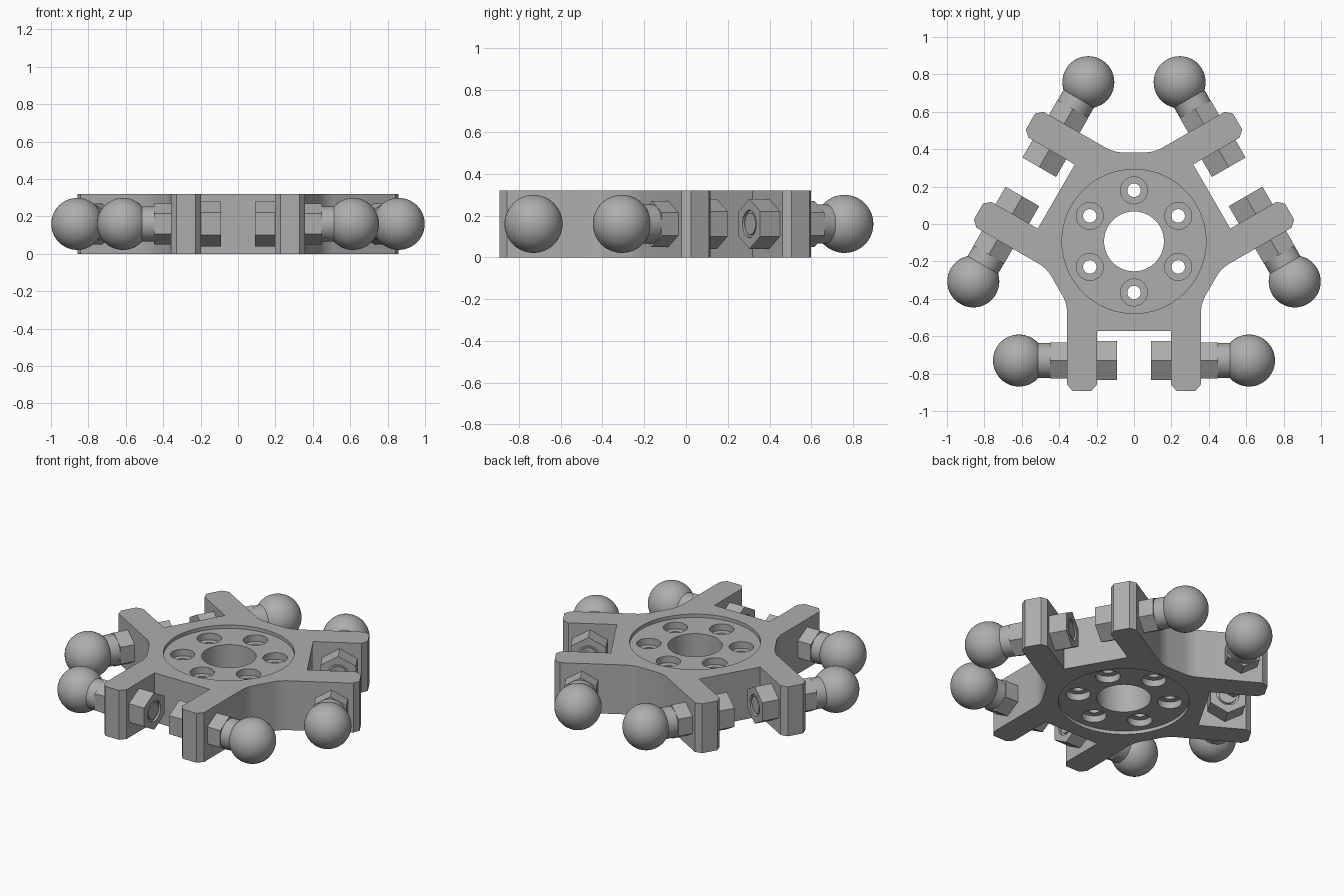
import bpy, bmesh, math
from mathutils import Matrix, Vector

if "Cube" in bpy.data.objects:
    bpy.data.objects.remove(bpy.data.objects["Cube"])

CY, H = -0.093, 0.32            # hub centre on y, plate height
AXIS_Y, AXIS_Z = -0.637, 0.16   # stud axis measured from the hub


def material(name, rgb):
    m = bpy.data.materials.new(name)
    m.use_nodes = True
    m.diffuse_color = (*rgb, 1)
    m.node_tree.nodes["Principled BSDF"].inputs["Base Color"].default_value = (*rgb, 1)
    return m


GREY = material("machined grey", (0.42, 0.42, 0.42))


def make(name, bm):
    bmesh.ops.recalc_face_normals(bm, faces=bm.faces)
    me = bpy.data.meshes.new(name)
    bm.to_mesh(me)
    bm.free()
    me.materials.append(GREY)
    ob = bpy.data.objects.new(name, me)
    bpy.context.scene.collection.objects.link(ob)
    return ob


def smooth(ob):
    bpy.ops.object.select_all(action='DESELECT')
    ob.select_set(True)
    bpy.context.view_layer.objects.active = ob
    bpy.ops.object.shade_smooth_by_angle(angle=math.radians(28))


def cut(ob, cutters):
    """Subtract the cutters, bake the result and drop the helpers."""
    for c in cutters:
        c.hide_render = True
        mod = ob.modifiers.new("cut", 'BOOLEAN')
        mod.operation, mod.solver, mod.object = 'DIFFERENCE', 'EXACT', c
    dg = bpy.context.evaluated_depsgraph_get()
    baked = bpy.data.meshes.new_from_object(ob.evaluated_get(dg))
    ob.modifiers.clear()
    ob.data = baked
    for c in cutters:
        bpy.data.objects.remove(c)


def rod_z(bm, r, z0, z1, x=0, y=0, n=48):
    bmesh.ops.create_cone(bm, cap_ends=True, segments=n, radius1=r, radius2=r, depth=z1 - z0,
                          matrix=Matrix.Translation((x, y, (z0 + z1) / 2)))


def rod_x(bm, r0, r1, x0, x1, n=40):
    m = Matrix.Translation(((x0 + x1) / 2, 0, 0)) @ Matrix.Rotation(math.pi / 2, 4, 'Y')
    if n == 6:                   # put hexagon corners sideways, flats up and down
        m = m @ Matrix.Rotation(math.pi / 2, 4, 'Z')
    bmesh.ops.create_cone(bm, cap_ends=True, segments=n, radius1=r0, radius2=r1,
                          depth=x1 - x0, matrix=m)


# Three-way plate: half of one forked arm, mirrored and turned three times
half = [(0.358, -0.332), (0.358, -0.765), (0.328, -0.8), (0.228, -0.8),
        (0.198, -0.765), (0.198, -0.48)]
fork = [(-x, y) for x, y in half] + half[::-1]
bm = bmesh.new()
verts, corners = [], []
for k in range(3):
    turn = Matrix.Rotation(k * math.tau / 3, 3, 'Z')
    for i, (x, y) in enumerate(fork):
        v = bm.verts.new(turn @ Vector((x, y, 0)))
        verts.append(v)
        if i in (0, len(fork) - 1):
            corners.append(v)
bm.faces.new(verts)
bmesh.ops.bevel(bm, geom=corners, offset=0.045, segments=6, profile=0.5, affect='VERTICES')
top = bmesh.ops.extrude_face_region(bm, geom=bm.faces[:])
bmesh.ops.translate(bm, vec=(0, 0, H), verts=[g for g in top["geom"] if isinstance(g, bmesh.types.BMVert)])
plate = make("three_way_plate", bm)

# Hub recess, counterbores and through holes on both faces
recess, bores, holes = bmesh.new(), bmesh.new(), bmesh.new()
ring = [(0.273 * math.cos(a), 0.273 * math.sin(a))
        for a in (math.pi / 2 + k * math.pi / 3 for k in range(6))]
for z0, z1 in ((-0.05, 0.022), (H - 0.022, H + 0.05)):
    rod_z(recess, 0.385, z0, z1, n=96)
for z0, z1 in ((-0.05, 0.065), (H - 0.065, H + 0.05)):
    for x, y in ring:
        rod_z(bores, 0.072, z0, z1, x, y)
rod_z(holes, 0.16, -0.1, H + 0.1, n=72)
for x, y in ring:
    rod_z(holes, 0.036, -0.1, H + 0.1, x, y, 32)
cut(plate, [make("recess_cutter", recess), make("bore_cutter", bores), make("hole_cutter", holes)])
plate.location.y = CY
smooth(plate)


def build_nut():
    bm = bmesh.new()
    rod_x(bm, 0.12, 0.12, 0.09, 0.198, 6)
    nut = make("hex_nut", bm)
    bm = bmesh.new()
    rod_x(bm, 0.066, 0.066, 0.05, 0.105)
    cut(nut, [make("nut_cutter", bm)])
    return nut


def build_stud():
    bm = bmesh.new()
    rod_x(bm, 0.052, 0.052, 0.094, 0.2)        # threaded end inside the nut
    rod_x(bm, 0.094, 0.094, 0.44, 0.55)        # round neck
    rod_x(bm, 0.11, 0.11, 0.358, 0.45, 6)      # wrench hexagon
    bmesh.ops.create_uvsphere(bm, u_segments=48, v_segments=24, radius=0.139,
                              matrix=Matrix.Translation((0.615, 0, 0)))
    return make("ball_stud", bm)


# Six ball studs with nuts, one through each arm
for part in (build_nut(), build_stud()):
    smooth(part)
    for k in range(3):
        for side in (0, 1):
            ob = part.copy()
            bpy.context.scene.collection.objects.link(ob)
            ob.name = f"{part.name}_{k + 1}_{'right' if side else 'left'}"
            ob.matrix_world = (Matrix.Translation((0, CY, 0)) @ Matrix.Rotation(k * math.tau / 3, 4, 'Z')
                               @ Matrix.Translation((0, AXIS_Y, AXIS_Z)) @ Matrix.Rotation(side * math.pi, 4, 'Z'))
    bpy.data.objects.remove(part)
